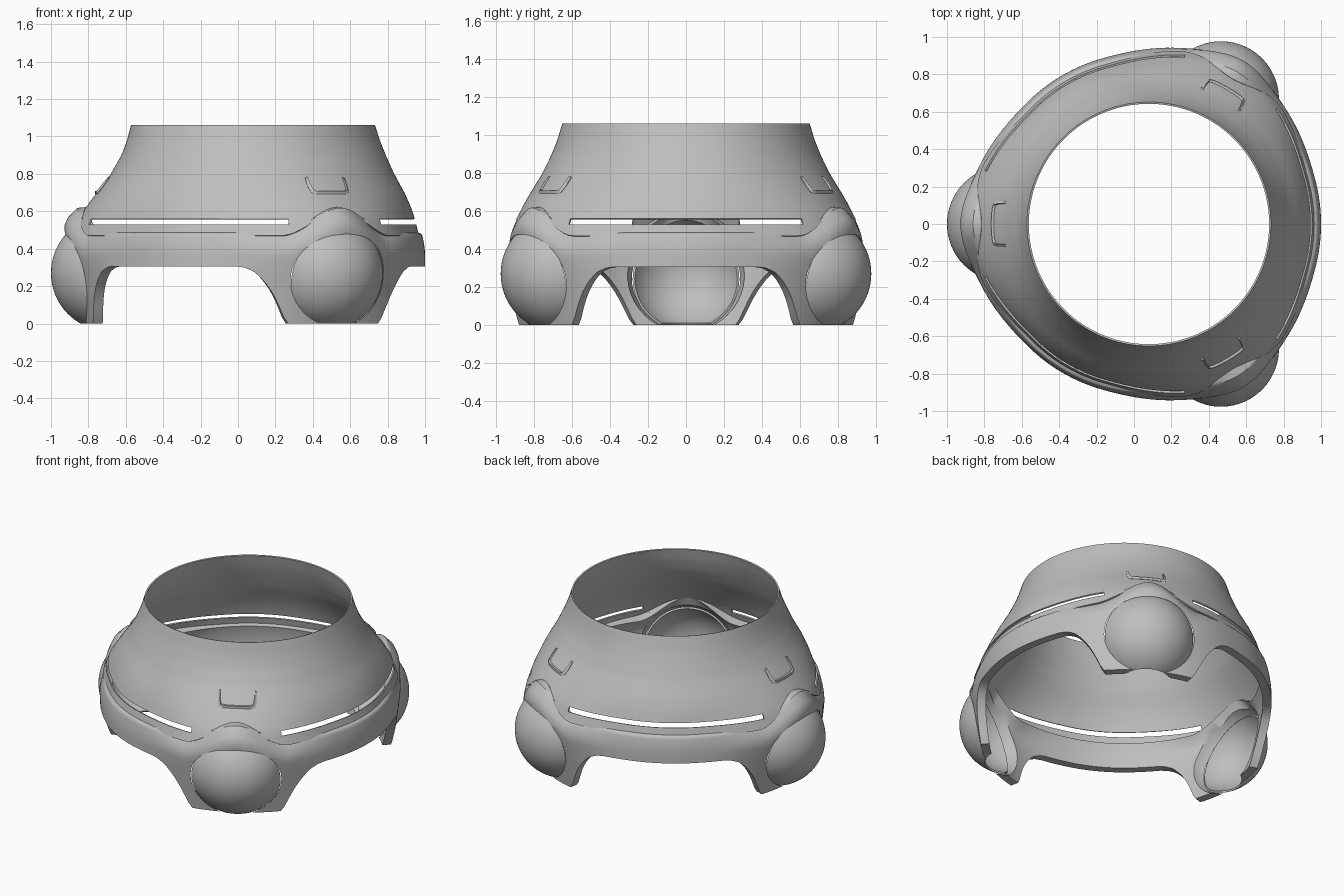
import bpy, bmesh, math
from mathutils import Vector, Matrix

if "Cube" in bpy.data.objects:
    bpy.data.objects.remove(bpy.data.objects["Cube"])

CX = 0.08                      # axis of the three-fold body
N = 240                        # columns around the body
LOBES = [math.radians(a) for a in (60, 180, 300)]

grey = bpy.data.materials.new("light_grey")
grey.diffuse_color = (0.52, 0.52, 0.52, 1)
grey.use_nodes = True
grey.node_tree.nodes["Principled BSDF"].inputs["Base Color"].default_value = grey.diffuse_color


def lerp_table(table, x):
    if x <= table[0][0]:
        return table[0][1]
    for (x0, y0), (x1, y1) in zip(table, table[1:]):
        if x <= x1:
            return y0 + (y1 - y0) * (x - x0) / (x1 - x0)
    return table[-1][1]


def smooth(t):
    t = min(1, max(0, t))
    return t * t * (3 - 2 * t)


def lobe_offset(deg):          # degrees from the nearest lobe, 0 to 60
    return abs((deg - 60 + 60) % 120 - 60)


def lobe_weight(off):
    return 1 - smooth(off / 46)


def ledge_z(off):
    return 0.475 + 0.135 * (1 - smooth(off / 21))


MID = [(.47, .888), (.56, .865), (.63, .842), (.7, .81), (.8, .755), (.9, .71), (.98, .678), (1.062, .652)]
LOBE = [(.47, .975), (.56, .935), (.63, .887), (.7, .835), (.8, .76), (.9, .703), (.98, .673), (1.062, .652)]
ARCH = [(18.5, 0), (20, .05), (22, .12), (24, .175), (26, .22), (28, .255),
        (30, .28), (33, .3), (36, .306)]


def collar_r(off, z):
    w = lobe_weight(off)
    return w * lerp_table(LOBE, z) + (1 - w) * lerp_table(MID, z)


def skirt_r(off, z):
    w = lobe_weight(off)
    base = w * (0.90 + 0.22 * z) + (1 - w) * (0.90 + 0.02 * min(1, z / 0.3))
    u = max(0, (z - ledge_z(off) + 0.12) / 0.12)
    return base - (0.016 + 0.07 * w) * u * u


def polar(deg, r, z):
    a = math.radians(deg)
    return Vector((CX + r * math.cos(a), r * math.sin(a), z))


def finish(name, bm, angle=35):
    bmesh.ops.recalc_face_normals(bm, faces=bm.faces)
    me = bpy.data.meshes.new(name)
    bm.to_mesh(me)
    bm.free()
    me.materials.append(grey)
    ob = bpy.data.objects.new(name, me)
    bpy.context.collection.objects.link(ob)
    return ob


def activate(ob):
    bpy.ops.object.select_all(action='DESELECT')
    ob.select_set(True)
    bpy.context.view_layer.objects.active = ob


def shade(ob, angle=32):
    activate(ob)
    bpy.ops.object.shade_smooth_by_angle(angle=math.radians(angle))


def sweep(section, closed, skip=lambda off, row: False):
    """Sweep a cross-section that changes with the angle around the axis."""
    bm = bmesh.new()
    degs = [i * 360 / N for i in range(N)]
    cols = [[bm.verts.new(polar(d, r, z)) for r, z in section(lobe_offset(d))] for d in degs]
    rows = len(cols[0])
    for i in range(N):
        a, b = cols[i], cols[(i + 1) % N]
        mid = lobe_offset((i + 0.5) * 360 / N)
        for j in range(rows if closed else rows - 1):
            if not skip(mid, j):
                k = (j + 1) % rows
                bm.faces.new((a[j], b[j], b[k], a[k]))
    loose = [v for v in bm.verts if not v.link_faces]
    bmesh.ops.delete(bm, geom=loose, context='VERTS')
    return bm


# Flared collar with three long slits between the lobes
def collar_section(off):
    zl = ledge_z(off)
    low = max(0.53, zl + 0.008)
    high = max(0.56, zl + 0.016)
    zs = [zl - 0.005, low] + [high + (1.062 - high) * k / 18 for k in range(19)]
    return [(collar_r(off, z), z) for z in zs]


collar = finish("collar", sweep(collar_section, False, lambda off, row: row == 1 and off > 18))
solid = collar.modifiers.new("thickness", 'SOLIDIFY')
solid.thickness = 0.01
solid.offset = -1
activate(collar)
bpy.ops.object.modifier_apply(modifier=solid.name)
shade(collar)


# Thick skirt with arched openings and a stepped top ledge
def skirt_section(off):
    zb, zl = lerp_table(ARCH, off), ledge_z(off)
    zs = [zb + (zl - zb) * k / 14 for k in range(15)]
    outer = [(skirt_r(off, z), z) for z in zs]
    lip = [(skirt_r(off, zl) - 0.008, zl + 0.008), (collar_r(off, zl) - 0.005, zl + 0.012)]
    inner = [(min(skirt_r(off, z) - 0.055, collar_r(off, zl) - 0.012 + 0.3 * (zl - z)), z)
             for z in reversed(zs)]
    return outer + lip + inner


skirt = finish("skirt", sweep(skirt_section, True))

# Round domes set into the lobes
R, DOME_R, DOME_Z = 0.31, 0.77, 0.27
for n, ang in enumerate(LOBES):
    axis = Vector((math.cos(ang), math.sin(ang), 0))
    centre = Vector((CX, 0, DOME_Z)) + axis * DOME_R
    place = Matrix.Translation(centre) @ axis.to_track_quat('Z', 'Y').to_matrix().to_4x4()

    bm = bmesh.new()
    bmesh.ops.create_uvsphere(bm, u_segments=64, v_segments=32, radius=R + 0.004, matrix=place)
    cutter = finish("dome_cutter", bm)
    cutter.hide_render = True
    cut = skirt.modifiers.new("dome_hole", 'BOOLEAN')
    cut.operation = 'DIFFERENCE'
    cut.solver = 'EXACT'
    cut.object = cutter
    activate(skirt)
    bpy.ops.object.modifier_apply(modifier=cut.name)
    bpy.data.objects.remove(cutter)

    bm = bmesh.new()
    bmesh.ops.create_uvsphere(bm, u_segments=64, v_segments=40, radius=R, matrix=place)
    tilt = (axis - Vector((0, 0, 0.22))).normalized()
    for co, no in ((centre + tilt * 0.13, -tilt), (Vector((0, 0, 0)), Vector((0, 0, -1)))):
        bmesh.ops.bisect_plane(bm, geom=bm.verts[:] + bm.edges[:] + bm.faces[:],
                               plane_co=co, plane_no=no, clear_outer=True)
    dome = finish("dome_%d" % (n + 1), bm)
    shell = dome.modifiers.new("thickness", 'SOLIDIFY')
    shell.thickness = 0.012
    shell.offset = -1
    activate(dome)
    bpy.ops.object.modifier_apply(modifier=shell.name)
    shade(dome)

    # U-shaped clip on the collar above each dome
    deg = math.degrees(ang)
    path = [(-8.5, .78), (-8.3, .74), (-7.5, .705)] + [(d, .70) for d in (-6, -3, 0, 3, 6)] \
        + [(7.5, .705), (8.3, .74), (8.5, .78)]
    bm = bmesh.new()
    rings = []
    for d, z in path:
        r = collar_r(abs(d), z)
        s = 0.003 if z > .77 else 0.008
        rings.append([bm.verts.new(polar(deg + d * (1 - q * .06), r + o, z + q * s))
                      for o, q in ((-.005, -1), (.009, -1), (.009, 1), (-.005, 1))])
    for a, b in zip(rings, rings[1:]):
        for k in range(4):
            bm.faces.new((a[k], a[(k + 1) % 4], b[(k + 1) % 4], b[k]))
    bm.faces.new(rings[0])
    bm.faces.new(rings[-1])
    finish("clip_%d" % (n + 1), bm)

shade(skirt)
